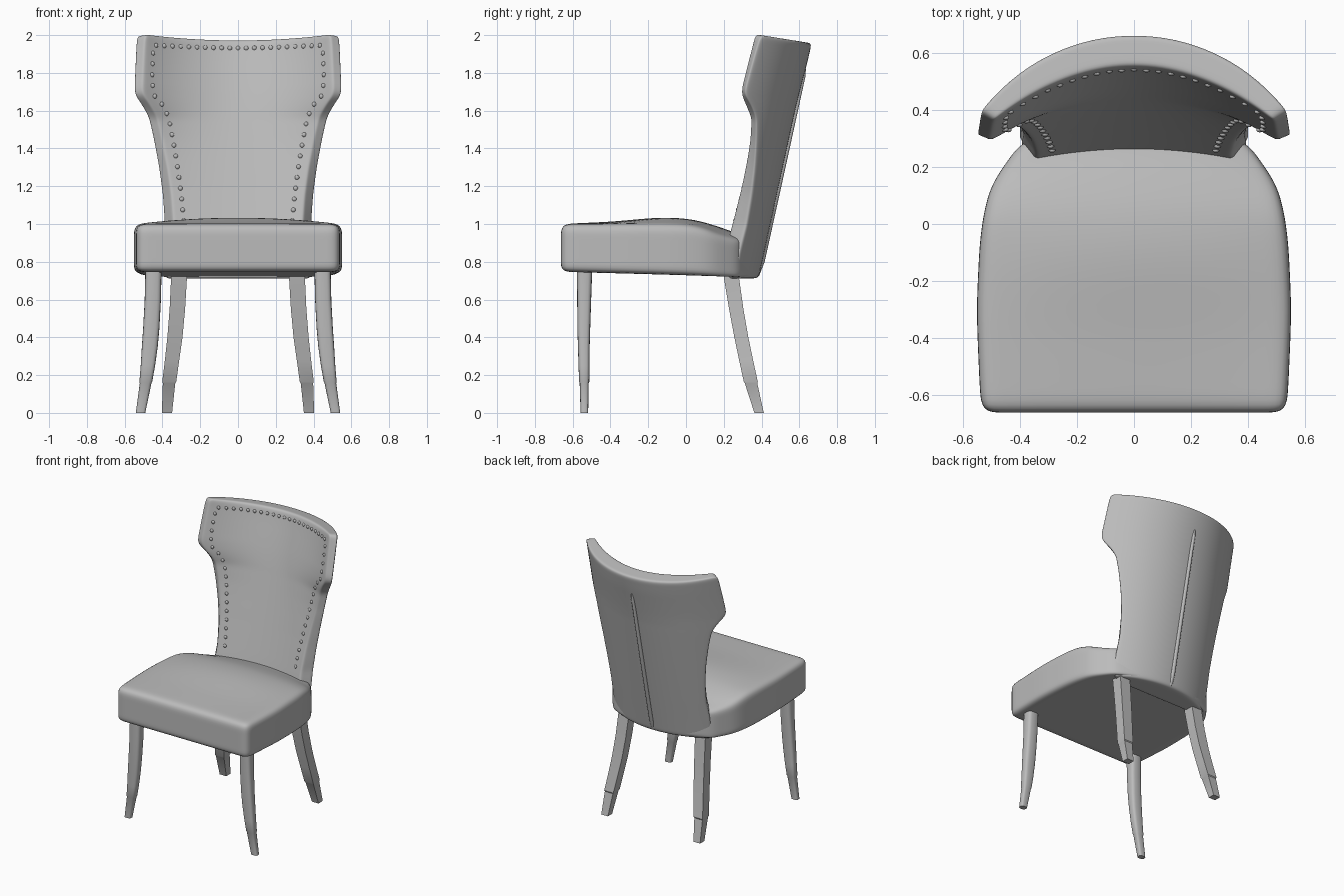
import bpy, bmesh, math
from mathutils import Matrix, Vector
from mathutils.bvhtree import BVHTree

if "Cube" in bpy.data.objects:
    bpy.data.objects.remove(bpy.data.objects["Cube"])

grey = bpy.data.materials.new("plain grey")
grey.diffuse_color = (0.5, 0.5, 0.5, 1)
grey.use_nodes = True
grey.node_tree.nodes["Principled BSDF"].inputs["Base Color"].default_value = grey.diffuse_color


def finish(name, bm, subsurf=0, angle=None):
    bmesh.ops.recalc_face_normals(bm, faces=bm.faces)
    me = bpy.data.meshes.new(name)
    bm.to_mesh(me)
    bm.free()
    me.materials.append(grey)
    for p in me.polygons:
        p.use_smooth = True
    if angle:
        me.set_sharp_from_angle(angle=math.radians(angle))
    ob = bpy.data.objects.new(name, me)
    bpy.context.collection.objects.link(ob)
    if subsurf:
        m = ob.modifiers.new("soft", 'SUBSURF')
        m.levels = m.render_levels = subsurf
    return ob


def table(pts, x):
    """Piecewise linear lookup."""
    if x <= pts[0][0]:
        return pts[0][1]
    for (a, fa), (b, fb) in zip(pts, pts[1:]):
        if x <= b:
            return fa + (fb - fa) * (x - a) / (b - a)
    return pts[-1][1]


def shaped_box(us, vs, ws, fn):
    """Skin of a box grid, bent into shape by fn(u, v, w)."""
    bm = bmesh.new()
    axes, cache = (us, vs, ws), {}

    def vert(idx):
        if idx not in cache:
            cache[idx] = bm.verts.new(fn(*(ax[i] for ax, i in zip(axes, idx))))
        return cache[idx]

    for k in range(3):
        a, b = [n for n in range(3) if n != k]
        for end in (0, len(axes[k]) - 1):
            for i in range(len(axes[a]) - 1):
                for j in range(len(axes[b]) - 1):
                    quad = []
                    for di, dj in ((0, 0), (1, 0), (1, 1), (0, 1)):
                        idx = [0, 0, 0]
                        idx[k], idx[a], idx[b] = end, i + di, j + dj
                        quad.append(vert(tuple(idx)))
                    bm.faces.new(quad)
    return bm


def loft(bm, sections, shape, mirror=1):
    """Rings of (z, x, y, half x, half y) joined and capped."""
    rings = [[bm.verts.new((mirror * (x + hx * a), y + hy * b, z)) for a, b in shape]
             for z, x, y, hx, hy in sections]
    n = len(shape)
    for r, s in zip(rings, rings[1:]):
        for i in range(n):
            bm.faces.new((r[i], r[(i + 1) % n], s[(i + 1) % n], s[i]))
    bm.faces.new(rings[0])
    bm.faces.new(rings[-1])


# Seat cushion: tapered towards the back, crowned on top, well rounded edges
SEAT_W = [(0, .535), (.09, .542), (.34, .553), (.63, .54), (.8, .512), (.9, .475), (1, .405)]
CROWN = [(0, 1.0), (.25, 1.012), (.48, 1.034), (.64, 1.034), (.8, .985), (.87, .955), (1, .93)]
EDGE = [(0, 1.0), (.5, 1.0), (.7, .995), (.8, .972), (.87, .945), (1, .91)]


def seat_point(u, v, w):
    x = u * table(SEAT_W, v)
    y = -.662 + 1.052 * v - .7 * v ** 4 * x * x
    edge = table(EDGE, v)
    top = edge + (table(CROWN, v) - edge) * (1 - u * u)
    low = .747 - .028 * v
    return x, y, low + (top - low) * w


finish("seat", shaped_box([-1, -.85, -.65, -.45, -.2, 0, .2, .45, .65, .85, 1],
                          [0, .08, .17, .26, .36, .48, .58, .68, .76, .82, .88, .95, 1],
                          [0, .22, .5, .72, 1], seat_point), 2)

# Backrest: curved shell with wings at the top, flaring slightly into the seat
BACK_W = [(.72, .39), (.85, .4), (1, .392), (1.15, .402), (1.3, .422), (1.45, .45), (1.56, .475),
          (1.62, .505), (1.68, .55), (1.72, .553), (1.95, .543), (2, .538)]
BACK_FRONT = [(.72, .21), (.93, .225), (1, .245), (1.2, .295), (1.35, .325), (1.45, .34),
              (1.56, .345), (1.62, .32), (1.68, .293), (1.72, .295), (2, .365)]


def back_outer(z):
    return .387 + (z - .72) * .219


def back_point(u, t, z):
    w = table(BACK_W, z)
    yo = back_outer(z)
    yi = yo - table([(.72, .185), (1, .172), (2, .112)], z)
    x = u * w
    outer = Vector((x, yo - .7 * x ** 2 - .8 * x ** 4, z))
    inner = Vector((u * (w - .05), yi + (table(BACK_FRONT, z) - yi) * u * u, z))
    p = outer.lerp(inner, t)
    p.z -= .16 * (p.y - .37) * min(1, max(0, (z - 1.6) / .3))
    return p


levels = [.712, .75] + [.8 + .04 * i for i in range(29)] + [1.96, 2.004]
back_bm = shaped_box([-1, -.94, -.86, -.75, -.6, -.4, -.2, 0, .2, .4, .6, .75, .86, .94, 1],
                     [0, .23, .77, 1], levels, back_point)
back_tree = BVHTree.FromBMesh(back_bm)
finish("backrest", back_bm, 2)

# Raised seam down the middle of the rear
octagon = [(math.cos(math.tau * i / 8), math.sin(math.tau * i / 8)) for i in range(8)]
bm = bmesh.new()
loft(bm, [(z, 0, back_outer(z) + dy, h, .013) for z, dy, h in
          ((.725, -.014, .014), (.8, -.001, .015), (1.3, 0, .014), (1.78, 0, .012), (1.82, -.006, .007))],
     octagon)
finish("rear_seam", bm, 0, 50)

# Nail heads along the border of the inner back, a little closer along the top
path = [Vector(p) for p in ((0, 1.93), (.2, 1.934), (.435, 1.945), (.452, 1.9), (.456, 1.75),
                            (.44, 1.67), (.39, 1.62), (.363, 1.54), (.345, 1.45),
                            (.32, 1.3), (.30, 1.15), (.285, .99))]
spots, carry = [], 0
for a, b in zip(path, path[1:]):
    length = (b - a).length
    while carry < length:
        spots.append(a.lerp(b, carry / length))
        carry += .0435 if a.y > 1.925 and a.x < .43 else .0575
    carry -= length
bm = bmesh.new()
for n, (x, z) in enumerate(spots):
    for side in ((1, -1) if n else (1,)):
        hit = back_tree.ray_cast(Vector((side * x, -1, z)), Vector((0, 1, 0)))[0]
        if hit:
            bmesh.ops.create_uvsphere(bm, u_segments=10, v_segments=6, radius=.0125,
                                      matrix=Matrix.Translation(hit) @ Matrix.Diagonal((1, .7, 1, 1)))
finish("nail_heads", bm)

# Legs: rounded curved front pair, square raked rear pair, each with a stepped foot
FRONT = [(.82, .448, -.536, .043, .041), (.74, .448, -.537, .043, .04), (.6, .451, -.539, .043, .037),
         (.45, .459, -.541, .043, .034), (.35, .467, -.541, .042, .031), (.25, .477, -.54, .038, .029),
         (.165, .488, -.539, .034, .027), (.158, .489, -.539, .031, .024), (0, .516, -.538, .025, .02)]
REAR = [(.82, .308, .225, .042, .04), (.72, .312, .24, .042, .04), (.55, .321, .266, .041, .038),
        (.4, .334, .293, .04, .037), (.28, .349, .318, .038, .037), (.165, .364, .343, .037, .037),
        (.158, .365, .344, .033, .033), (0, .376, .387, .027, .025)]


def power(v):
    return math.copysign(abs(v) ** .6, v)


rounded = [(power(math.cos(math.tau * i / 20)), power(math.sin(math.tau * i / 20))) for i in range(20)]
square = [(1, 1), (-1, 1), (-1, -1), (1, -1)]
for label, sections, shape in (("front_leg", FRONT, rounded), ("rear_leg", REAR, square)):
    for side, m in (("right", 1), ("left", -1)):
        bm = bmesh.new()
        loft(bm, sections, shape, m)
        finish(f"{label}_{side}", bm, 0, 35)
